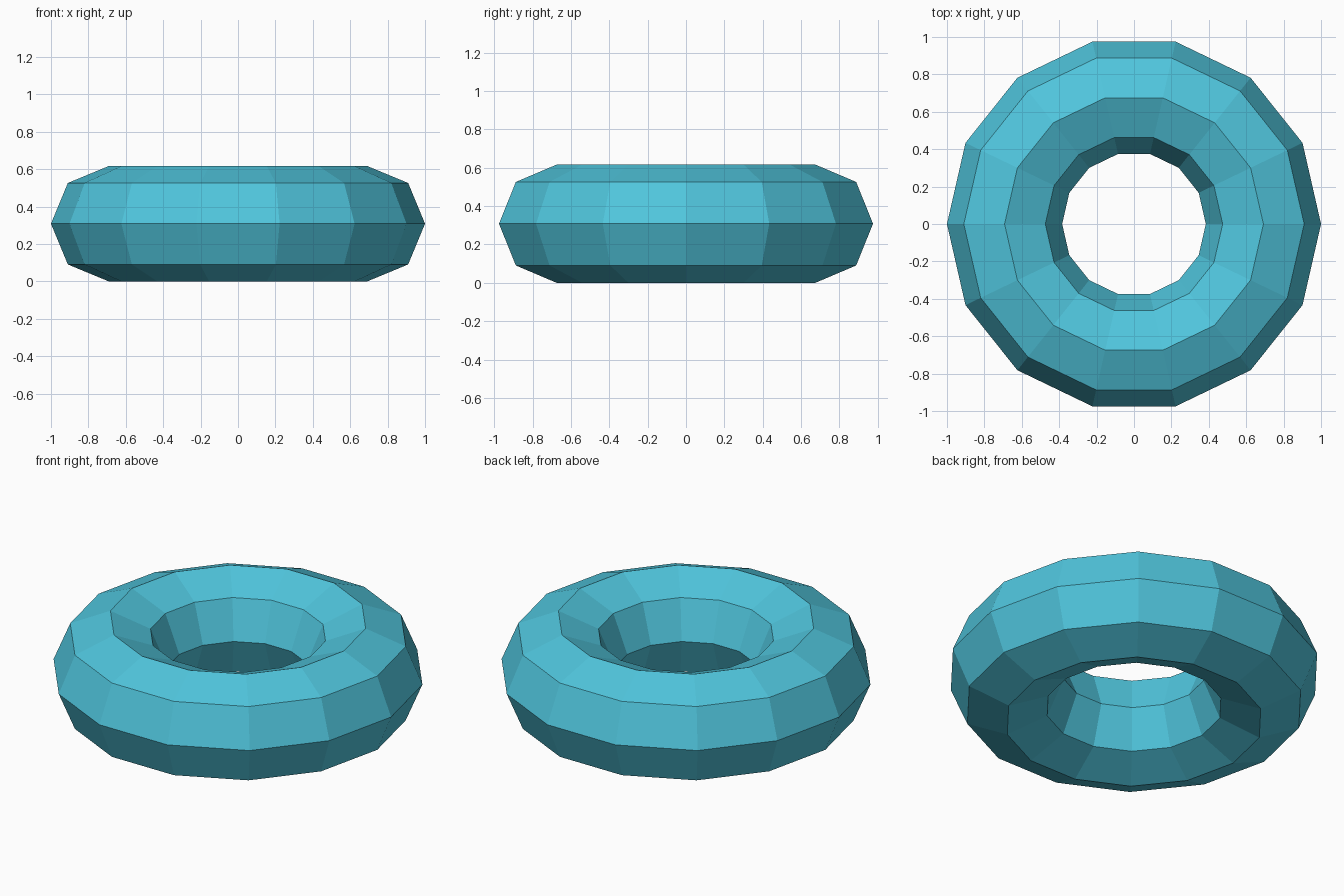
import bpy

if "Cube" in bpy.data.objects:
    bpy.data.objects.remove(bpy.data.objects["Cube"])

R_MINOR = 0.308
R_MAJOR = 1.0 - R_MINOR

# Low-poly ring: 14 segments around, 8-sided cross-section, lying on the ground
bpy.ops.mesh.primitive_torus_add(
    major_segments=14, minor_segments=8,
    major_radius=R_MAJOR, minor_radius=R_MINOR,
    location=(0, 0, R_MINOR))
ring = bpy.context.object
ring.name = "ring"
bpy.ops.object.shade_flat()

# Turquoise colour
mat = bpy.data.materials.new("turquoise")
mat.diffuse_color = (0.08, 0.56, 0.72, 1)
mat.use_nodes = True
mat.node_tree.nodes["Principled BSDF"].inputs["Base Color"].default_value = mat.diffuse_color
ring.data.materials.append(mat)
